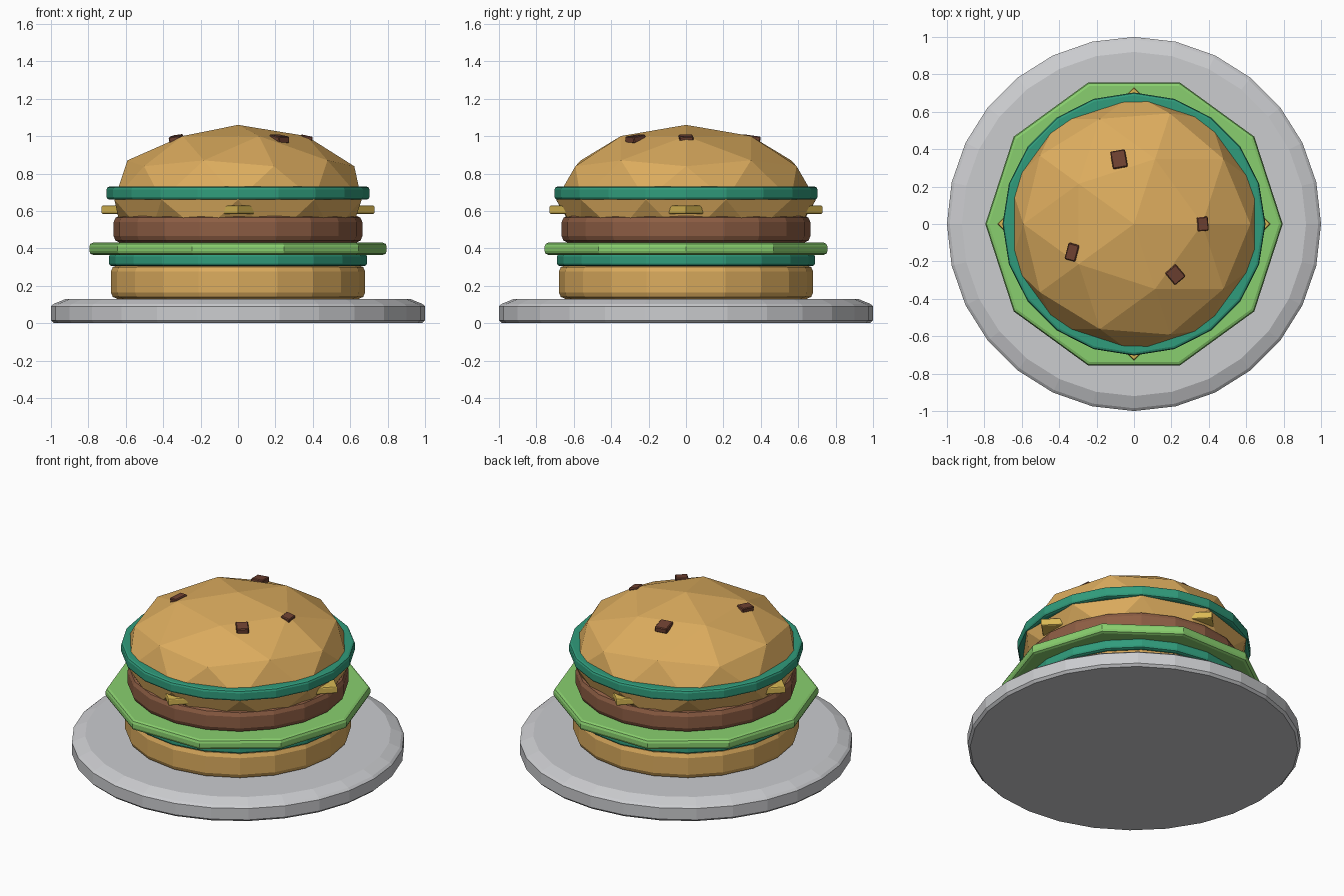
import bpy, bmesh, math
from mathutils import Matrix, Vector

cube = bpy.data.objects.get("Cube")
if cube:
    bpy.data.objects.remove(cube, do_unlink=True)


def material(name, r, g, b):
    def lin(c):
        c /= 255
        return c / 12.92 if c < 0.04 else ((c + 0.055) / 1.055) ** 2.4
    mat = bpy.data.materials.new(name)
    mat.use_nodes = True
    colour = (lin(r), lin(g), lin(b), 1)
    mat.diffuse_color = colour
    mat.node_tree.nodes["Principled BSDF"].inputs["Base Color"].default_value = colour
    return mat


bread = material("golden bread", 220, 172, 94)
meat = material("brown meat", 142, 94, 68)
teal = material("teal sauce", 48, 156, 124)
leaf = material("leaf green", 137, 207, 110)
cheese = material("cheese yellow", 218, 185, 84)
china = material("plate grey", 203, 204, 207)
crumb = material("dark crumb", 112, 66, 50)


def finish(name, bm, mat):
    mesh = bpy.data.meshes.new(name)
    bmesh.ops.recalc_face_normals(bm, faces=bm.faces)
    bm.to_mesh(mesh)
    bm.free()
    mesh.materials.append(mat)
    obj = bpy.data.objects.new(name, mesh)
    bpy.context.collection.objects.link(obj)
    return obj


def lathe(name, profile, sides, mat):
    """Closed solid from (radius, height) rings, first corner on +x."""
    bm = bmesh.new()
    rings = []
    for radius, z in profile:
        angles = [math.tau * i / sides for i in range(sides)]
        rings.append([bm.verts.new((radius * math.cos(a), radius * math.sin(a), z)) for a in angles])
    for low, high in zip(rings, rings[1:]):
        for i in range(sides):
            j = (i + 1) % sides
            bm.faces.new((low[i], low[j], high[j], high[i]))
    bm.faces.new(rings[0])
    bm.faces.new(rings[-1])
    return finish(name, bm, mat)


def slab(name, radius, bottom, top, sides, mat, edge=0.015):
    """Flat slice with rounded rims."""
    k = edge * 0.3
    profile = [(radius - edge, bottom), (radius - k, bottom + k), (radius, bottom + edge),
               (radius, top - edge), (radius - k, top - k), (radius - edge, top)]
    return lathe(name, profile, sides, mat)


# Plate with a sloping rim
lathe("plate", [(0.985, 0), (1, 0.015), (1, 0.09), (0.985, 0.103), (0.92, 0.13)], 28, china)

# Stacked layers
slab("bottom_bun", 0.68, 0.13, 0.31, 20, bread, 0.035)
slab("lower_sauce", 0.69, 0.305, 0.37, 20, teal)
slab("lettuce", 0.795, 0.365, 0.43, 10, leaf, 0.02)
slab("patty", 0.665, 0.43, 0.575, 20, meat, 0.035)
slab("cheese_slice", 0.73, 0.583, 0.63, 4, cheese, 0.01)
slab("upper_sauce", 0.703, 0.66, 0.73, 20, teal)

# Faceted top bun
bm = bmesh.new()
bmesh.ops.create_icosphere(bm, subdivisions=2, radius=1)
bmesh.ops.transform(bm, verts=bm.verts, matrix=Matrix.Translation((0, 0, 0.66)) @ Matrix.Diagonal((0.695, 0.695, 0.4, 1)))
finish("top_bun", bm, bread)

# Crumbs: x, y, width, length, turn, tilt
for n, (x, y, w, d, turn, tilt) in enumerate([
        (-0.08, 0.345, 0.08, 0.095, 10, 8), (0.365, 0, 0.06, 0.075, 5, 12),
        (-0.33, -0.15, 0.06, 0.09, -15, 10), (0.22, -0.27, 0.075, 0.085, 40, 8)]):
    bm = bmesh.new()
    bmesh.ops.create_cube(bm, size=1)
    bmesh.ops.scale(bm, verts=bm.verts, vec=(w, d, 0.036))
    bmesh.ops.bevel(bm, geom=bm.edges[:], offset=0.005, segments=1, affect='EDGES')
    lean = Matrix.Rotation(math.radians(tilt), 4, Vector((-y, x, 0)))
    spin = Matrix.Rotation(math.radians(turn), 4, 'Z')
    bmesh.ops.transform(bm, verts=bm.verts, matrix=Matrix.Translation((x, y, 0.985)) @ lean @ spin)
    finish(f"crumb_{n + 1}", bm, crumb)
